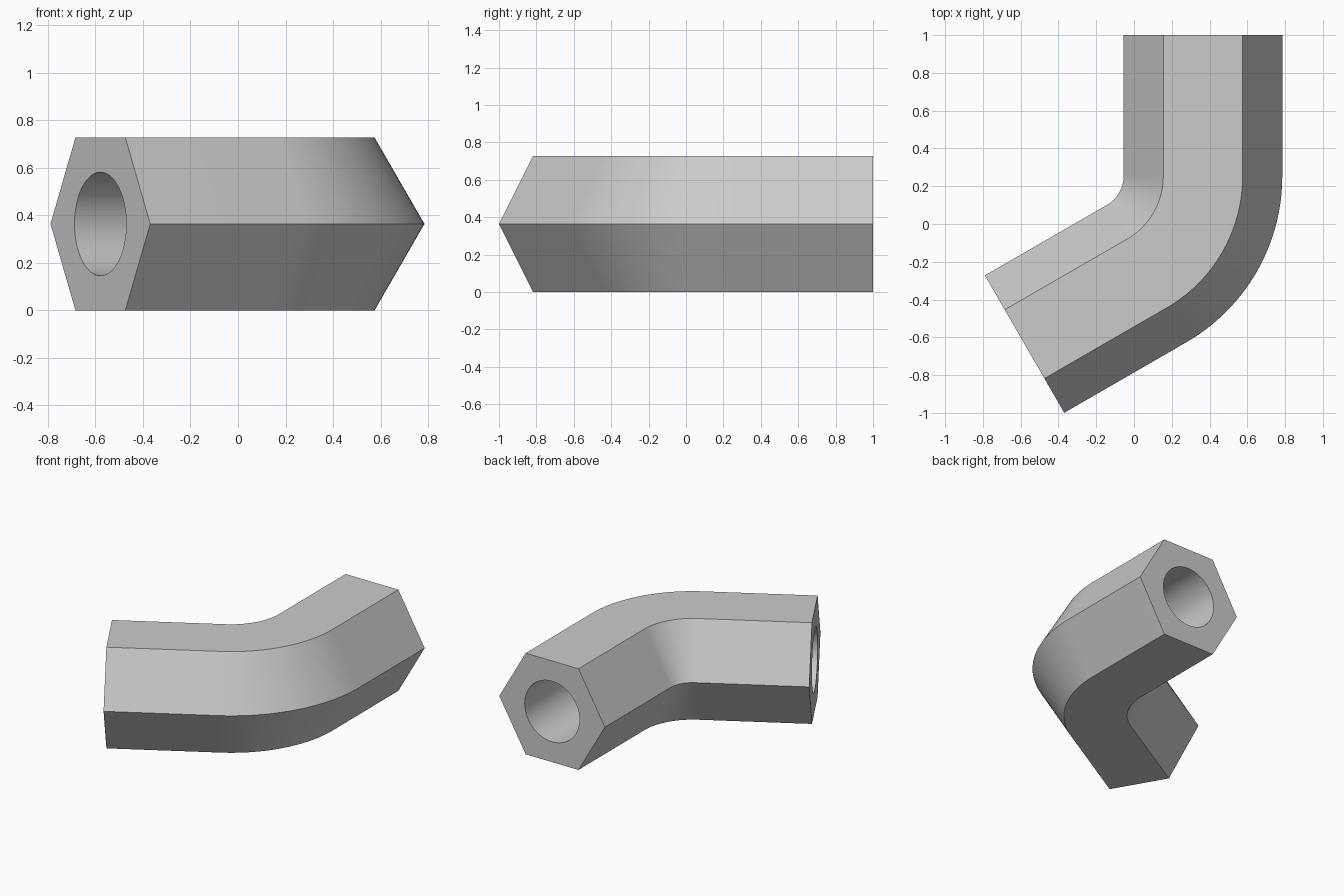
import bpy
import bmesh
from math import cos, sin, pi, radians

cube = bpy.data.objects.get("Cube")
if cube:
    bpy.data.objects.remove(cube, do_unlink=True)

HEX_R, BORE_R = 0.42, 0.218
MID_Z = HEX_R * cos(pi / 6)
BEND_R = 0.595
BEND_X, BEND_Y = 0.365 - BEND_R, 0.253
LEG = 1 - BEND_Y
TURN = radians(-60)
STEPS = 32

grey = bpy.data.materials.new("light_grey")
grey.use_nodes = True
colour = (0.6, 0.6, 0.6, 1)
grey.diffuse_color = colour
grey.node_tree.nodes["Principled BSDF"].inputs["Base Color"].default_value = colour

# Stations along the path: (sideways angle, distance past the bend's tangent point)
stations = [(0, -LEG)] + [(TURN * i / STEPS, 0) for i in range(STEPS + 1)] + [(TURN, LEG)]


def section(bm, station, radius, sides):
    """Ring of vertices across the path at one station."""
    angle, along = station
    ring = []
    for i in range(sides):
        t = 2 * pi * i / sides
        reach = BEND_R + radius * cos(t)
        ring.append(bm.verts.new((
            BEND_X + reach * cos(angle) + along * sin(angle),
            BEND_Y + reach * sin(angle) - along * cos(angle),
            MID_Z + radius * sin(t))))
    return ring


def sweep(bm, radius, sides):
    """Skin the rings along the path and return the two end loops of edges."""
    rings = [section(bm, s, radius, sides) for s in stations]
    for a, b in zip(rings, rings[1:]):
        for i in range(sides):
            j = (i + 1) % sides
            bm.faces.new((a[i], a[j], b[j], b[i]))
    return [[bm.edges.get((r[i], r[(i + 1) % sides])) for i in range(sides)]
            for r in (rings[0], rings[-1])]


# Hexagonal outside, round bore, and flat end faces around the bore
bm = bmesh.new()
outer_ends = sweep(bm, HEX_R, 6)
bore_ends = sweep(bm, BORE_R, 48)
for outer, bore in zip(outer_ends, bore_ends):
    bmesh.ops.triangle_fill(bm, edges=outer + bore, use_beauty=True)
bmesh.ops.recalc_face_normals(bm, faces=bm.faces[:])

mesh = bpy.data.meshes.new("bent_hex_tube")
bm.to_mesh(mesh)
bm.free()
mesh.materials.append(grey)
tube = bpy.data.objects.new("bent_hex_tube", mesh)
bpy.context.collection.objects.link(tube)

# Smooth along the bend, sharp along the hexagon's edges
bpy.ops.object.select_all(action="DESELECT")
tube.select_set(True)
bpy.context.view_layer.objects.active = tube
bpy.ops.object.shade_smooth_by_angle(angle=radians(30))
